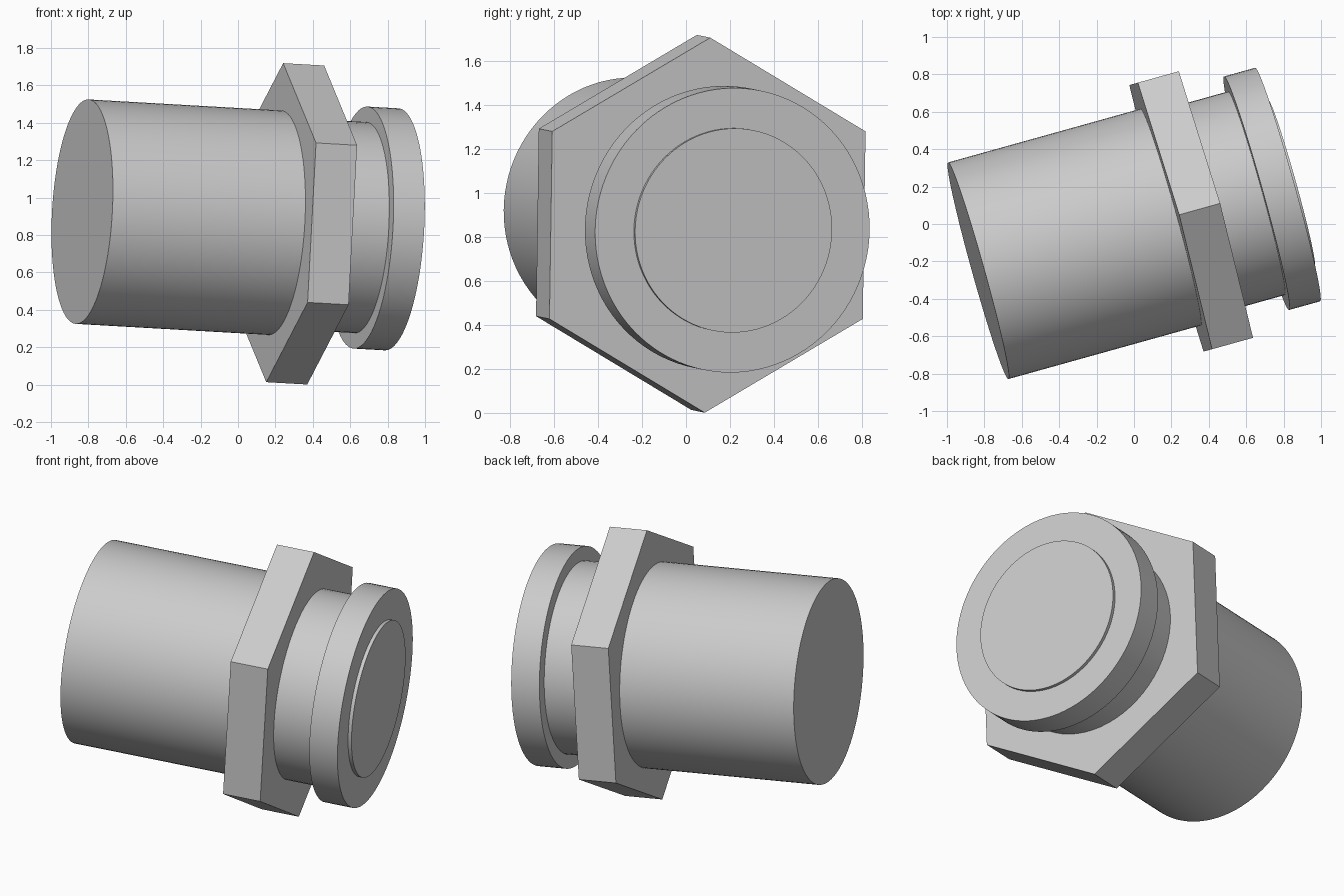
import bpy
import bmesh
from math import cos, sin, tau, radians
from mathutils import Vector, Matrix

cube = bpy.data.objects.get("Cube")
if cube:
    bpy.data.objects.remove(cube, do_unlink=True)

# Single plain grey
grey = bpy.data.materials.new("plain grey")
grey.use_nodes = True
colour = (0.6, 0.6, 0.6, 1.0)
grey.diffuse_color = colour
grey.node_tree.nodes["Principled BSDF"].inputs["Base Color"].default_value = colour

# Tilted frame: local z runs along the fitting, local x points upward
start = Vector((-0.833, -0.25, 0.925))
axis = Vector((0.962, 0.268, -0.055)).normalized()
up = (Vector((0, 0, 1)) - axis * axis.z).normalized()
side = axis.cross(up)
frame = Matrix((up, side, axis)).transposed().to_4x4()
frame.translation = start


def prism(name, radius, low, high, sides):
    """Closed prism along the axis between two distances from the start."""
    bm = bmesh.new()
    ring = [bm.verts.new((radius * cos(tau * i / sides),
                          radius * sin(tau * i / sides), low))
            for i in range(sides)]
    cap = bm.faces.new(ring)
    grown = bmesh.ops.extrude_face_region(bm, geom=[cap], use_keep_orig=True)
    top = [g for g in grown["geom"] if isinstance(g, bmesh.types.BMVert)]
    bmesh.ops.translate(bm, verts=top, vec=(0, 0, high - low))
    bmesh.ops.recalc_face_normals(bm, faces=bm.faces)
    mesh = bpy.data.meshes.new(name)
    bm.to_mesh(mesh)
    bm.free()
    mesh.materials.append(grey)
    obj = bpy.data.objects.new(name, mesh)
    bpy.context.collection.objects.link(obj)
    obj.matrix_world = frame
    if sides > 6:
        bpy.ops.object.select_all(action='DESELECT')
        obj.select_set(True)
        bpy.context.view_layer.objects.active = obj
        bpy.ops.object.shade_smooth_by_angle(angle=radians(30))
    return obj


# Parts in order along the axis
prism("body_cylinder", 0.601, 0.0, 1.07, 96)
prism("hex_flange", 0.854, 1.07, 1.298, 6)
prism("neck", 0.565, 1.298, 1.547, 64)
prism("end_collar", 0.648, 1.547, 1.72, 96)
prism("raised_end_disc", 0.465, 1.72, 1.741, 96)
